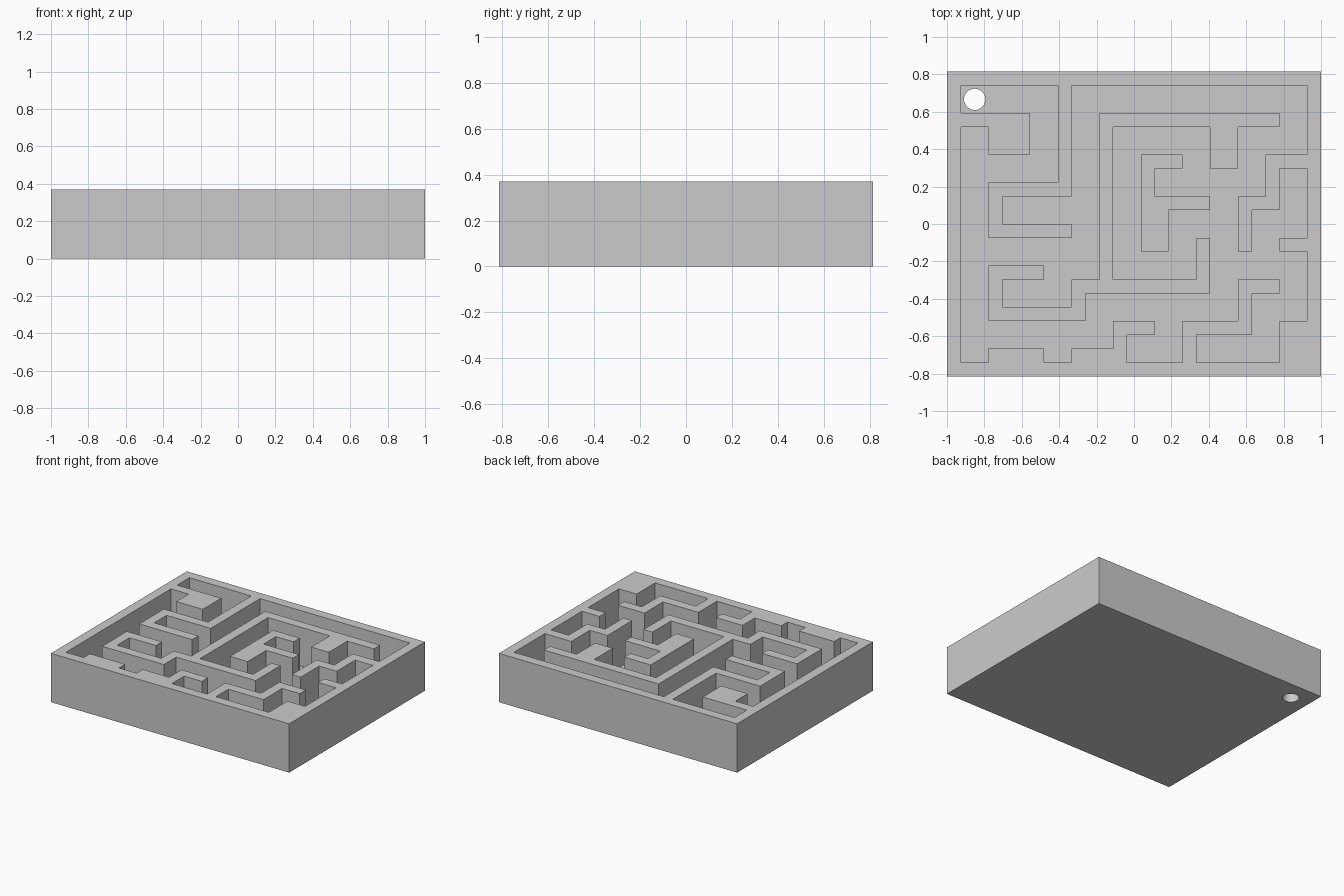
import bpy, bmesh

if "Cube" in bpy.data.objects:
    bpy.data.objects.remove(bpy.data.objects["Cube"])

U = 2 / 27                      # wall thickness = one grid unit
W, D, H, FLOOR = 27, 22, 5, 1   # block size and floor thickness in units


def prism(name, points, z0, z1):
    """Extrude a flat outline given in grid units."""
    bm = bmesh.new()
    verts = [bm.verts.new(((x - W / 2) * U, (y - D / 2) * U, z0 * U)) for x, y in points]
    face = bm.faces.new(verts)
    top = bmesh.ops.extrude_face_region(bm, geom=[face])["geom"]
    bmesh.ops.translate(bm, vec=(0, 0, (z1 - z0) * U),
                        verts=[g for g in top if isinstance(g, bmesh.types.BMVert)])
    bmesh.ops.recalc_face_normals(bm, faces=bm.faces)
    mesh = bpy.data.meshes.new(name)
    bm.to_mesh(mesh)
    bm.free()
    obj = bpy.data.objects.new(name, mesh)
    bpy.context.collection.objects.link(obj)
    return obj


def right_angled(steps):
    """Outline from alternating x, y positions of its walls."""
    pts = []
    for i in range(0, len(steps), 2):
        pts += [(steps[i], steps[i - 1]), (steps[i], steps[i + 1])]
    return pts


def cut(target, cutter):
    mod = target.modifiers.new("cut_" + cutter.name, 'BOOLEAN')
    mod.operation = 'DIFFERENCE'
    mod.solver = 'EXACT'
    mod.object = cutter
    cutter.hide_render = True
    cutter.hide_set(True)


# outer limit of the corridors
corridor = prism("corridor_cutter", right_angled([
    8, 14, 3, 10, 9, 11, 4, 13, 9, 21, 26, 16, 23, 13, 21, 9, 22, 12, 24, 15,
    26, 10, 24, 9, 26, 4, 24, 1, 18, 3, 22, 6, 24, 7, 21, 4, 17, 1, 13, 3,
    15, 4, 12, 2, 9, 1, 7, 2, 3, 1, 1, 18, 3, 16, 6, 19, 1, 21]), FLOOR, H + 1)

# free-standing walls, kept out of the corridor cut
long_wall = prism("long_wall_cutter", right_angled([
    11, 19, 24, 18, 21, 15, 19, 18, 12, 7, 18, 10,
    19, 6, 10, 4, 3, 8, 7, 7, 4, 5, 9, 7]), FLOOR - 0.5, H + 2)
short_wall = prism("short_wall_cutter", right_angled([
    14, 16, 17, 15, 15, 13, 19, 12, 16, 9]), FLOOR - 0.5, H + 2)
cut(corridor, long_wall)
cut(corridor, short_wall)

# exit hole through the floor
bpy.ops.mesh.primitive_cylinder_add(
    vertices=32, radius=0.057, depth=4 * U,
    location=((2 - W / 2) * U, (20 - D / 2) * U, 0.5 * U))
hole = bpy.context.object
hole.name = "exit_hole_cutter"

# maze block
block = prism("maze_block", [(0, 0), (W, 0), (W, D), (0, D)], 0, H)
cut(block, corridor)
cut(block, hole)
